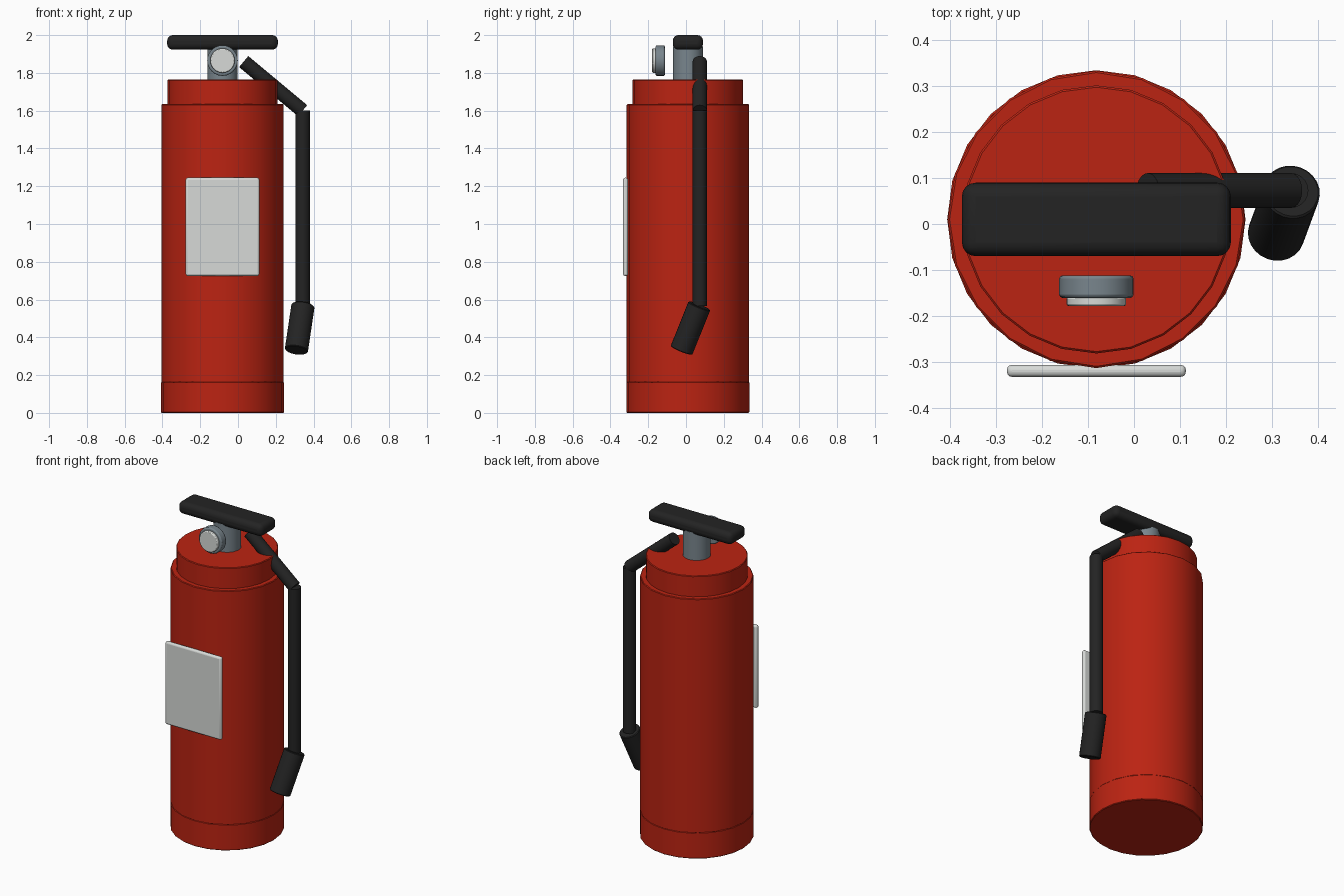
import bpy, math
from mathutils import Vector

if "Cube" in bpy.data.objects:
    bpy.data.objects.remove(bpy.data.objects["Cube"])


def material(name, rgb):
    m = bpy.data.materials.new(name)
    m.diffuse_color = (*rgb, 1)
    m.use_nodes = True
    m.node_tree.nodes["Principled BSDF"].inputs["Base Color"].default_value = m.diffuse_color
    return m


RED = material("red_paint", (0.50, 0.017, 0.006))
BLACK = material("black_rubber", (0.017, 0.017, 0.017))
STEEL = material("grey_steel", (0.19, 0.235, 0.265))
LIGHT = material("light_grey", (0.68, 0.70, 0.68))
CX, CY = -0.082, 0.01


def finish(ob, name, mat, bevel, segments):
    ob.name = name
    ob.data.materials.append(mat)
    if bevel:
        mod = ob.modifiers.new("Bevel", 'BEVEL')
        mod.width, mod.segments = bevel, segments
        mod.limit_method = 'ANGLE'
        mod.angle_limit = math.radians(40)
    bpy.ops.object.shade_smooth_by_angle(angle=math.radians(35))
    return ob


def rod(name, mat, start, end, radius, sides=24, bevel=0.0, segments=2):
    """Closed cylinder running between two points."""
    a, b = Vector(start), Vector(end)
    bpy.ops.mesh.primitive_cylinder_add(vertices=sides, radius=radius,
                                        depth=(b - a).length, location=(a + b) / 2)
    ob = bpy.context.object
    ob.rotation_euler = (b - a).to_track_quat('Z', 'Y').to_euler()
    return finish(ob, name, mat, bevel, segments)


def box(name, mat, low, high, bevel, segments=3):
    """Rounded box between two corners."""
    a, b = Vector(low), Vector(high)
    bpy.ops.mesh.primitive_cube_add(size=1, location=(a + b) / 2)
    ob = bpy.context.object
    ob.scale = b - a
    bpy.ops.object.transform_apply(location=False, rotation=False, scale=True)
    return finish(ob, name, mat, bevel, segments)


# Red tank: foot ring, main body and narrower shoulder
rod("base_ring", RED, (CX, CY, 0), (CX, CY, 0.165), 0.325, 24, 0.004, 1)
rod("tank_body", RED, (CX, CY, 0.16), (CX, CY, 1.635), 0.324, 20, 0.004, 1)
rod("tank_shoulder", RED, (CX, CY, 1.63), (CX, CY, 1.765), 0.292, 24, 0.004, 1)

# Label on the front
box("label_plate", LIGHT, (-0.277, -0.333, 0.725), (0.113, -0.307, 1.245), 0.011)

# Valve neck, squeeze handle and pressure gauge
rod("valve_neck", STEEL, (CX, CY, 1.75), (CX, CY, 1.94), 0.08)
box("handle", BLACK, (-0.375, -0.07, 1.923), (0.211, 0.09, 2.0), 0.03, 4)
rod("gauge_housing", STEEL, (CX, -0.112, 1.865), (CX, -0.161, 1.865), 0.081, 24, 0.007)
rod("gauge_face", LIGHT, (CX, -0.158, 1.865), (CX, -0.179, 1.865), 0.065, 24, 0.005)

# Hose and nozzle
ELBOW = (0.342, 0.073, 1.60)
rod("hose_upper", BLACK, (0.03, 0.073, 1.86), ELBOW, 0.038, 20)
rod("hose_lower", BLACK, ELBOW, (0.342, 0.073, 0.565), 0.038, 20)
rod("nozzle", BLACK, (0.344, 0.071, 0.567), (0.309, -0.024, 0.331), 0.062, 24, 0.004, 1)
